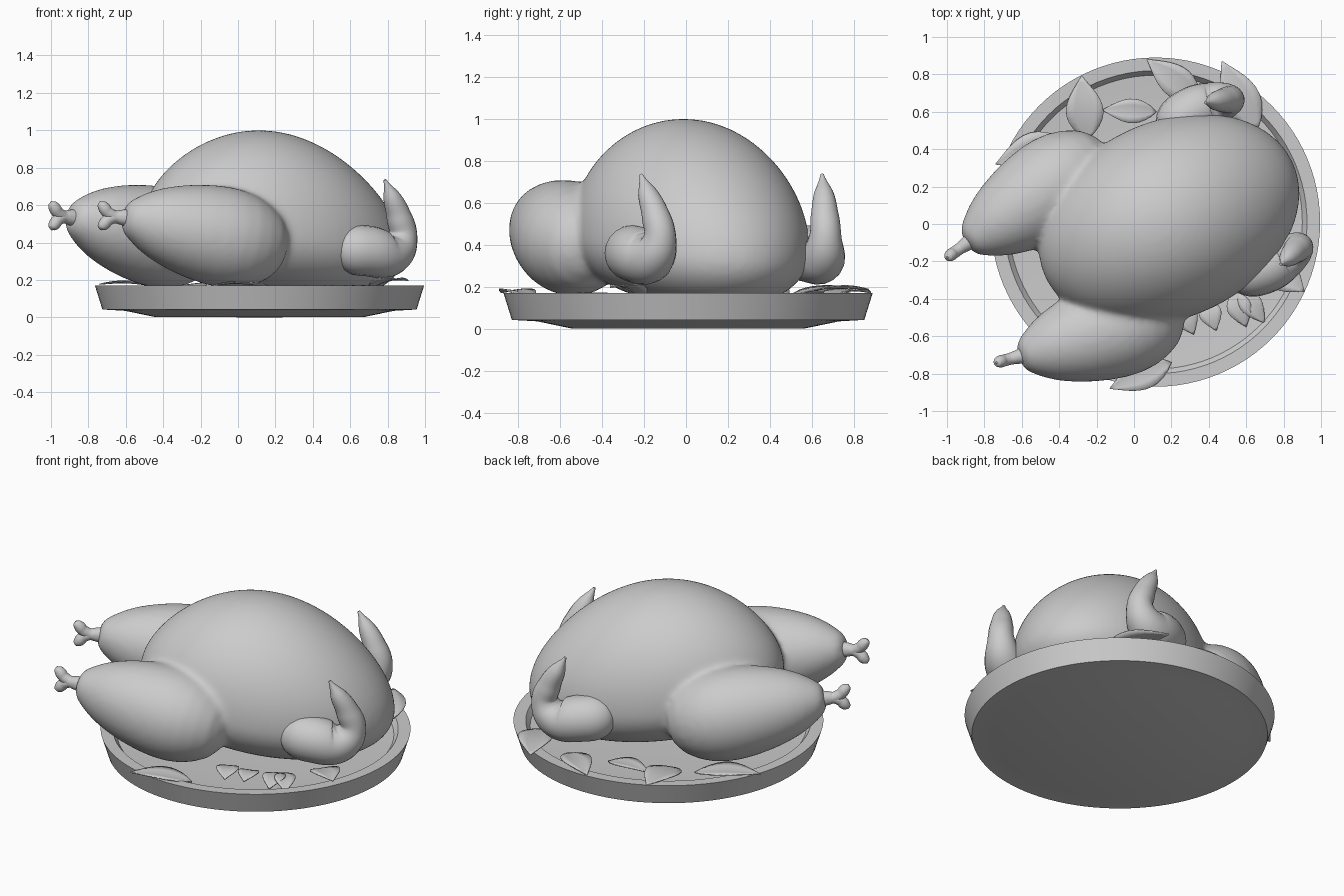
import bpy, bmesh, math
from mathutils import Vector, Matrix

if "Cube" in bpy.data.objects:
    bpy.data.objects.remove(bpy.data.objects["Cube"])

ANG = math.radians(25)
O = Vector((0.17, 0.024, 0))
U = Vector((math.cos(ANG), math.sin(ANG), 0))
V = Vector((-math.sin(ANG), math.cos(ANG), 0))


def bird(u, v, z):
    """Bird-local coordinates to world."""
    return O + U * u + V * v + Vector((0, 0, z))


def mirror(p):
    """Reflect a world point across the bird's long axis."""
    p = Vector(p)
    return p - 2 * (p - O).dot(V) * V


def finish(name, bm, angle=180):
    bmesh.ops.recalc_face_normals(bm, faces=bm.faces)
    me = bpy.data.meshes.new(name)
    bm.to_mesh(me)
    bm.free()
    ob = bpy.data.objects.new(name, me)
    bpy.context.collection.objects.link(ob)
    select(ob)
    bpy.ops.object.shade_smooth_by_angle(angle=math.radians(angle))
    return ob


def select(*obs):
    bpy.ops.object.select_all(action='DESELECT')
    for o in obs:
        o.select_set(True)
    bpy.context.view_layer.objects.active = obs[0]


def revolve(bm, profile, matrix, n=48):
    """Spin (radius, height) points about local z."""
    rings = []
    for r, h in profile:
        if r == 0:
            rings.append([bm.verts.new(matrix @ Vector((0, 0, h)))])
        else:
            rings.append([bm.verts.new(matrix @ Vector((r * math.cos(2 * math.pi * i / n),
                          r * math.sin(2 * math.pi * i / n), h))) for i in range(n)])
    for a, b in zip(rings, rings[1:]):
        for i in range(n):
            j = (i + 1) % n
            q = [a[i % len(a)], a[j % len(a)], b[j % len(b)], b[i % len(b)]]
            bm.faces.new(list(dict.fromkeys(q)))


def tube(name, points):
    """Smooth tapering limb through (position, radius) points."""
    cu = bpy.data.curves.new(name, 'CURVE')
    cu.dimensions = '3D'
    cu.bevel_depth = 1
    cu.bevel_resolution = 8
    cu.use_fill_caps = True
    sp = cu.splines.new('BEZIER')
    sp.resolution_u = 10
    sp.radius_interpolation = 'CARDINAL'
    sp.bezier_points.add(len(points) - 1)
    for bp, (p, r) in zip(sp.bezier_points, points):
        bp.co, bp.radius = p, r
        bp.handle_left_type = bp.handle_right_type = 'AUTO'
    ob = bpy.data.objects.new(name, cu)
    bpy.context.collection.objects.link(ob)
    select(ob)
    bpy.ops.object.convert(target='MESH')
    ob = bpy.context.object
    bpy.ops.object.shade_smooth_by_angle(angle=math.radians(80))
    return ob


# Round platter with raised rim
bm = bmesh.new()
revolve(bm, [(0, 0), (0.56, 0.002), (0.72, 0.035), (0.84, 0.042), (0.88, 0.17),
             (0.81, 0.168), (0.785, 0.135), (0.6, 0.12), (0, 0.115)],
        Matrix.Translation((0.115, 0.01, 0)), 96)
finish("platter", bm, 30)

# Body: egg shape, sloping down toward the breast, broad underneath
bm = bmesh.new()
bmesh.ops.create_uvsphere(bm, u_segments=64, v_segments=40, radius=1)
for v in bm.verts:
    x, y, z = v.co
    if z > 0:
        h = 0.575 * (1 - 0.18 * x * x) * z
    else:
        h = -0.29 * abs(z)
        r = math.hypot(x, y)
        if r > 1e-4:
            f = r ** 0.7 / r
            x, y = x * f, y * f
    v.co = bird(0.015 + 0.73 * x, -0.008 + 0.525 * y, 0.42 + h - 0.09 * x)
body = finish("roast_body", bm)

# Drumsticks, one each side
TIP, END = bird(-1.017, -0.335, 0.54), bird(-0.12, -0.465, 0.36)
LEG = [(0, 0), (0.06, 0.004), (0.09, 0.025), (0.122, 0.07), (0.158, 0.13), (0.19, 0.2),
       (0.217, 0.28), (0.24, 0.37), (0.258, 0.47), (0.268, 0.57), (0.267, 0.66),
       (0.253, 0.75), (0.225, 0.83), (0.18, 0.91), (0.11, 0.97), (0, 1)]
legs = []
for flip in (lambda p: Vector(p), mirror):
    a, b = flip(TIP), flip(END)
    d = b - a
    M = Matrix.Translation(a) @ d.to_track_quat('Z', 'Y').to_matrix().to_4x4()
    bm = bmesh.new()
    revolve(bm, [(r, t * d.length) for r, t in LEG], M)
    legs.append(finish("drumstick", bm))

# Blend drumsticks into the body
select(body, *legs)
bpy.ops.object.join()
rm = body.modifiers.new("merge", 'REMESH')
rm.mode = 'VOXEL'
rm.voxel_size = 0.016
rm.use_smooth_shade = True
sm = body.modifiers.new("soften", 'SMOOTH')
sm.factor = 0.5
sm.iterations = 16
for m in ("merge", "soften"):
    bpy.ops.object.modifier_apply(modifier=m)
bpy.ops.object.shade_smooth()

# Bones with two-lobed knuckles, and folded wings
WING = [((0.50, -0.25, 0.365), 0.04), ((0.57, -0.26, 0.365), 0.115), ((0.69, -0.24, 0.355), 0.135),
        ((0.825, -0.165, 0.345), 0.115), ((0.88, -0.125, 0.43), 0.08),
        ((0.86, -0.145, 0.54), 0.067), ((0.82, -0.185, 0.65), 0.045), ((0.785, -0.215, 0.735), 0.008)]
for side, flip in (("right", lambda p: Vector(p)), ("left", mirror)):
    k = flip(bird(-1.10, -0.318, 0.54))
    root = flip(TIP) + (flip(END) - flip(TIP)) * 0.06
    out = (k - root).normalized()
    for i, s in enumerate((1, -1)):
        up = Vector((0, 0, s))
        tube(f"bone_{side}_{i}", [(root, 0.05), (root.lerp(k, 0.65), 0.034),
                                  (k + up * 0.018, 0.032),
                                  (k + out * 0.025 + up * 0.045, 0.032),
                                  (k + out * 0.04 + up * 0.066, 0.022),
                                  (k + out * 0.045 + up * 0.076, 0.005)])
    tube(f"wing_{side}", [(flip(p), r) for p, r in WING])


# Garnish leaves lying on the platter
def leaf(name, base, tip, width, n=10):
    a, b = Vector(base), Vector(tip)
    side = (b - a).cross(Vector((0, 0, 1))).normalized()
    bm = bmesh.new()
    rows = []
    for i in range(n + 1):
        t = i / n
        w = width / 2 * max(math.sin(math.pi * t ** 0.85), 0.02)
        c = a.lerp(b, t) + Vector((0, 0, 0.02 * math.sin(math.pi * t)))
        rows.append([bm.verts.new(c + side * w * s + Vector((0, 0, 0.12 * w * (abs(s)))))
                     for s in (-1, -0.5, 0, 0.5, 1)])
    for p, q in zip(rows, rows[1:]):
        for i in range(4):
            bm.faces.new((p[i], p[i + 1], q[i + 1], q[i]))
    ob = finish(name, bm, 30)
    ob.modifiers.new("thickness", 'SOLIDIFY').thickness = 0.006


LEAVES = [
    ((-0.25, 0.45, 0.14), (-0.28, 0.79, 0.17), 0.2),
    ((0.36, 0.66, 0.15), (0.07, 0.88, 0.175), 0.17),
    ((0.66, 0.5, 0.16), (0.47, 0.87, 0.19), 0.2),
    ((0.12, 0.6, 0.14), (-0.17, 0.61, 0.15), 0.13),
    ((-0.38, 0.46, 0.15), (-0.74, 0.32, 0.18), 0.18),
    ((0.2, -0.74, 0.15), (-0.13, -0.88, 0.175), 0.16),
    ((0.24, -0.42, 0.14), (0.32, -0.59, 0.14), 0.13),
    ((0.38, -0.4, 0.14), (0.44, -0.57, 0.15), 0.12),
    ((0.53, -0.36, 0.15), (0.6, -0.55, 0.14), 0.13),
    ((0.56, -0.34, 0.15), (0.7, -0.53, 0.14), 0.12),
    ((0.7, -0.2, 0.16), (0.91, -0.36, 0.2), 0.17),
]
for i, args in enumerate(LEAVES):
    leaf(f"leaf_{i + 1}", *args)
